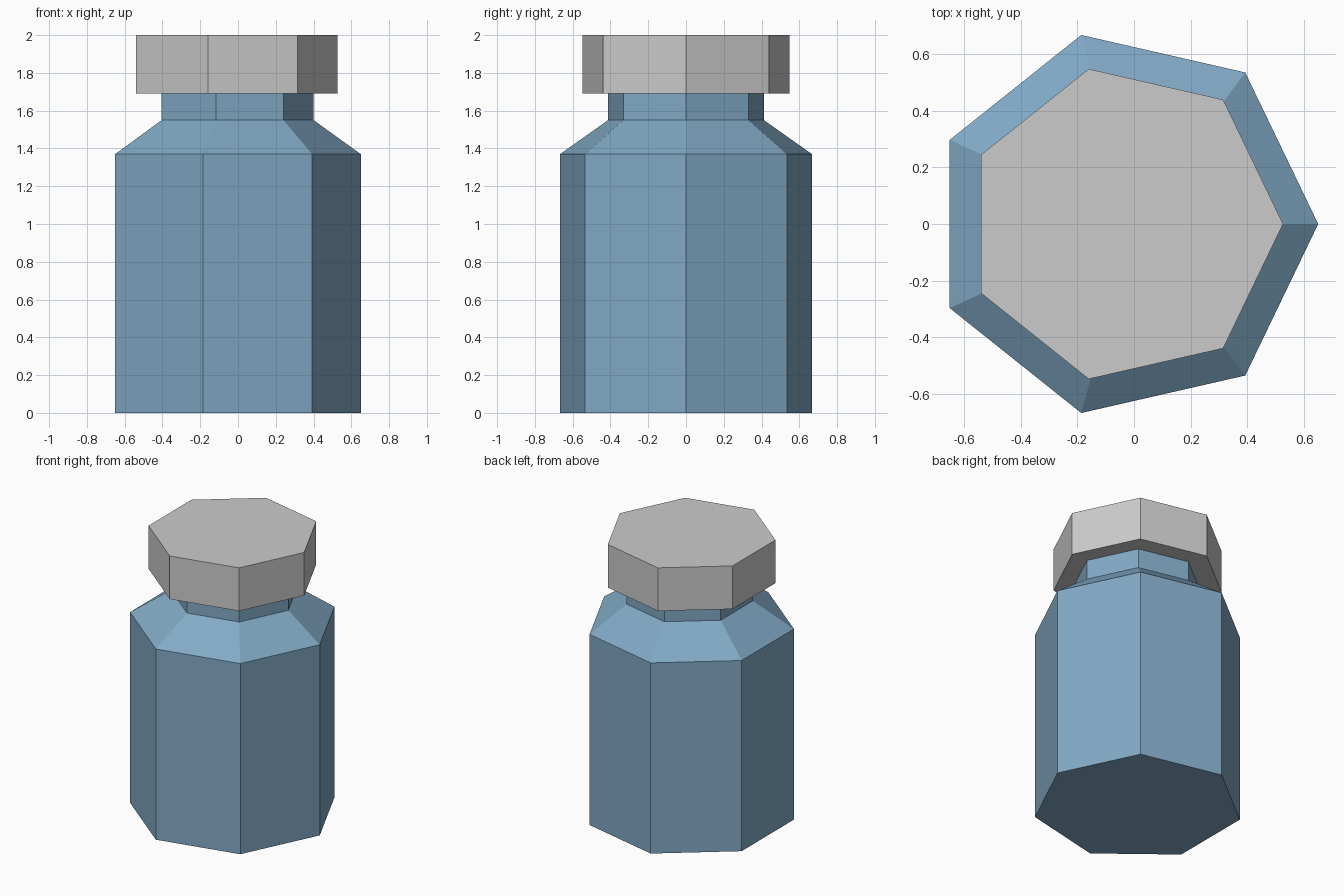
import bpy, bmesh, math

if "Cube" in bpy.data.objects:
    bpy.data.objects.remove(bpy.data.objects["Cube"])

SIDES = 7


def lofted(name, rings):
    """Closed heptagonal solid through rings of (z, radius, x offset)."""
    bm = bmesh.new()
    loops = []
    for z, r, cx in rings:
        loops.append([bm.verts.new((cx + r * math.cos(2 * math.pi * i / SIDES),
                                    r * math.sin(2 * math.pi * i / SIDES), z))
                      for i in range(SIDES)])
    for low, high in zip(loops, loops[1:]):
        for i in range(SIDES):
            j = (i + 1) % SIDES
            bm.faces.new((low[i], low[j], high[j], high[i]))
    bm.faces.new(loops[0][::-1])
    bm.faces.new(loops[-1])
    bmesh.ops.recalc_face_normals(bm, faces=bm.faces)
    mesh = bpy.data.meshes.new(name)
    bm.to_mesh(mesh)
    bm.free()
    obj = bpy.data.objects.new(name, mesh)
    bpy.context.collection.objects.link(obj)
    return obj


# Bottle: straight body, sloped shoulder and neck
bottle = lofted("bottle_body", [
    (0.0, 0.684, -0.034),
    (1.37, 0.684, -0.034),
    (1.55, 0.423, -0.023),
    (1.695, 0.423, -0.023),
])
blue = bpy.data.materials.new("blue_glass")
blue.diffuse_color = (0.22, 0.40, 0.56, 1.0)
blue.use_nodes = True
blue.node_tree.nodes["Principled BSDF"].inputs["Base Color"].default_value = blue.diffuse_color
bottle.data.materials.append(blue)

# Cap: wider heptagonal prism over the neck
lofted("cap", [(1.69, 0.561, -0.035), (2.0, 0.561, -0.035)])
